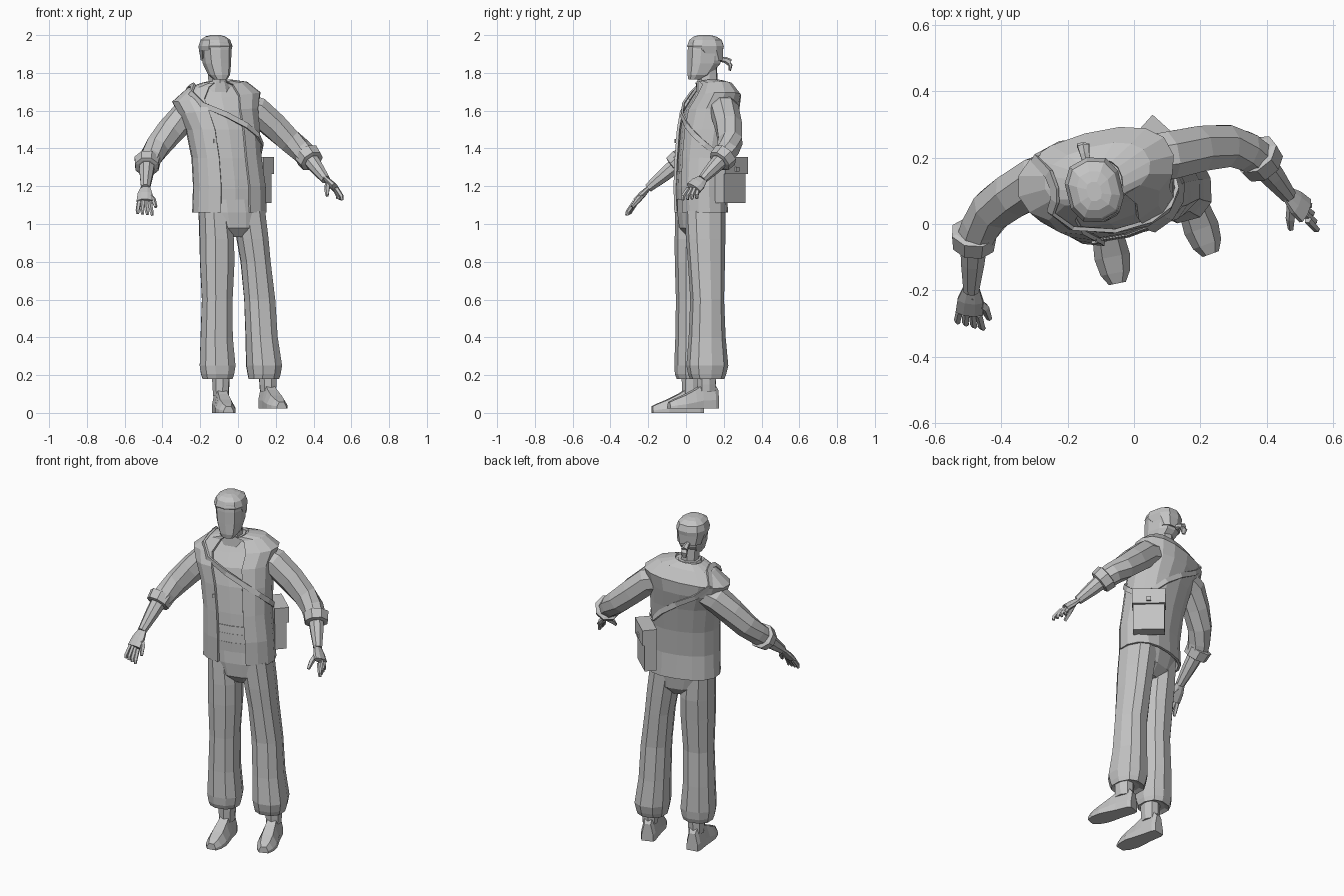
import bpy, bmesh, math
from mathutils import Vector as V

grey = bpy.data.materials.new("plain grey")
grey.diffuse_color = (0.55, 0.55, 0.55, 1)
YAW = math.radians(15)


def spow(c, p):
    return math.copysign(abs(c) ** p, c)


def ring(c, u, v, ru, rv, n, p=0.85, start=0.0):
    """Rounded outline around c in the plane of u and v."""
    out = []
    for i in range(n):
        a = start + 2 * math.pi * i / n
        out.append(V(c) + u * ru * spow(math.cos(a), p) + v * rv * spow(math.sin(a), p))
    return out


def loft(name, rings, closed=True, caps=True, thick=0):
    bm = bmesh.new()
    rows = [[bm.verts.new(p) for p in r] for r in rings]
    n = len(rows[0])
    for a, b in zip(rows, rows[1:]):
        for i in range(n if closed else n - 1):
            j = (i + 1) % n
            bm.faces.new((a[i], a[j], b[j], b[i]))
    if caps and closed:
        bm.faces.new(rows[0])
        bm.faces.new(rows[-1])
    bmesh.ops.recalc_face_normals(bm, faces=bm.faces)
    me = bpy.data.meshes.new(name)
    bm.to_mesh(me)
    bm.free()
    ob = bpy.data.objects.new(name, me)
    bpy.context.collection.objects.link(ob)
    me.materials.append(grey)
    if thick:
        m = ob.modifiers.new("thickness", 'SOLIDIFY')
        m.thickness, m.offset = thick, 0
    return ob


def axes(yaw):
    return V((math.cos(yaw), math.sin(yaw), 0)), V((math.sin(yaw), -math.cos(yaw), 0))


def stack(name, rows, n=10, yaw=YAW, p=0.85, start=0.0):
    """Rows of (z, x, y, half width, half depth), bottom to top."""
    u, v = axes(yaw)
    return loft(name, [ring((x, y, z), u, v, rx, ry, n, p, start) for z, x, y, rx, ry in rows])


def tube(name, pts, radii, n=8, side=None, flat=1.0):
    """Tube through pts; side is the wide direction, flat the thickness ratio."""
    pts = [V(p) for p in pts]
    rings = []
    for i, p in enumerate(pts):
        t = (pts[min(i + 1, len(pts) - 1)] - pts[max(i - 1, 0)]).normalized()
        s = V(side) if side else V((0, 0, 1)).cross(t)
        u = (s - t * s.dot(t)).normalized()
        rings.append(ring(p, u, t.cross(u), radii[i], radii[i] * flat, n, 1, math.pi / n))
    return loft(name, rings)


# Torso outline shared by vest, shirt, sash and strap
TORSO = [(1.06, -.045, .08, .195, .125), (1.2, -.045, .075, .19, .125),
         (1.35, -.06, .085, .182, .13), (1.5, -.08, .105, .193, .138),
         (1.6, -.105, .125, .21, .14), (1.67, -.115, .15, .235, .12),
         (1.73, -.11, .15, .16, .08), (1.75, -.11, .125, .075, .065)]


def body(deg, z, k=1.0):
    """Point on the torso: 0 = its left side, 90 = front, 180 = its right side."""
    for a, b in zip(TORSO, TORSO[1:]):
        if z <= b[0]:
            break
    f = (z - a[0]) / (b[0] - a[0])
    x, y, rx, ry = [a[i] + (b[i] - a[i]) * f for i in range(1, 5)]
    u, v = axes(YAW)
    c, s = math.cos(math.radians(deg)), math.sin(math.radians(deg))
    q = V((x, y, z)) + u * rx * k * spow(c, .85) + v * ry * k * spow(s, .85)
    q.z += 0.025 * c * max(0, min(1, (z - 1.5) / .17)) * rx / .235
    return q


# Vest, open at the front
loft("vest", [[body(110 + 320 * i / 14, r[0]) for i in range(15)] for r in TORSO],
     closed=False, thick=.014)
# Shirt and sash
shirt_z = [1.08, 1.2, 1.35, 1.5, 1.6, 1.67, 1.72, 1.745]
loft("shirt", [[body(i * 22.5, z, .91) for i in range(16)] for z in shirt_z])
for i, (z0, z1, k) in enumerate([(1.13, 1.185, .96), (1.185, 1.235, .95), (1.235, 1.28, .94)]):
    loft("sash_band_%d" % i, [[body(j * 22.5, z, k) for j in range(16)] for z in (z0, z1)])

# Shoulder strap: a flat ribbon following the torso
path = [(350, 1.37), (15, 1.42), (40, 1.47), (65, 1.52), (90, 1.58), (115, 1.64), (138, 1.70),
        (155, 1.733), (180, 1.738), (208, 1.733), (228, 1.68), (250, 1.6), (272, 1.53),
        (295, 1.46), (318, 1.39)]
mid = [body(a, z, 1.06) + V((0, 0, .01 if z > 1.69 else 0)) for a, z in path]
band = []
for i, m in enumerate(mid):
    t = mid[min(i + 1, len(mid) - 1)] - mid[max(i - 1, 0)]
    out = m - V((-.09, .12, min(m.z, 1.6)))
    w = out.cross(t).normalized() * .014
    band.append([m - w, m + w])
loft("strap", band, closed=False, thick=.012)


# Satchel with flap and clasp
def box(name, c, half, yaw):
    u, v = axes(yaw)
    rows = []
    for s in (-1, 1):
        o = V(c) + V((0, 0, half[2] * s))
        rows.append([o + u * half[0] * i + v * half[1] * j for i, j in
                     ((-1, -1), (1, -1), (1, 1), (-1, 1))])
    return loft(name, rows)


bag_yaw = math.radians(-42)
box("satchel", (.092, .235, 1.225), (.085, .032, .115), bag_yaw)
box("satchel_flap", (.096, .239, 1.31), (.09, .04, .045), bag_yaw)
box("satchel_clasp", (.125, .271, 1.29), (.012, .006, .012), bag_yaw)
box("vest_clasp", body(112, 1.44, 1.04), (.008, .006, .01), YAW)

# Trousers
stack("trouser_seat", [(.93, -.02, .075, .07, .06), (.98, -.025, .075, .155, .105),
                       (1.06, -.035, .075, .178, .115), (1.15, -.045, .075, .175, .112)], 14)
stack("right_trouser_leg", [
    (.19, -.108, .035, .06, .06), (.18, -.108, .035, .082, .082), (.205, -.108, .035, .09, .092),
    (.25, -.108, .036, .098, .096), (.4, -.113, .037, .087, .092), (.6, -.11, .036, .083, .088),
    (.8, -.11, .042, .093, .1), (.92, -.113, .047, .092, .106), (1.07, -.125, .048, .083, .105)])
stack("left_trouser_leg", [
    (.19, .137, .112, .06, .06), (.18, .137, .112, .082, .09), (.205, .138, .112, .088, .1),
    (.25, .138, .113, .096, .11), (.4, .125, .112, .086, .097), (.6, .115, .112, .084, .088),
    (.8, .093, .108, .079, .098), (.92, .077, .104, .084, .104), (1.07, .055, .1, .088, .108)])


# Shoes and ankles
def shoe(side, heel, yaw, z0):
    u, v = axes(yaw)
    rings = []
    # distance from heel, half width, height
    for d, w, h in [(0, .032, .1), (.02, .04, .13), (.09, .043, .125), (.13, .048, .1),
                    (.19, .054, .07), (.24, .045, .05), (.272, .026, .035)]:
        c = V(heel) + v * d + V((0, 0, z0))
        rings.append([c - u * w, c + u * w, c + u * w + V((0, 0, h * .35)),
                      c + u * w * .55 + V((0, 0, h)), c - u * w * .55 + V((0, 0, h)),
                      c - u * w + V((0, 0, h * .35))])
    loft(side + "_shoe", rings)
    a = V(heel) + v * .06
    stack(side + "_ankle", [(z0 + .09, a.x, a.y, .042, .05), (.15, a.x, a.y, .046, .052),
                            (.24, a.x, a.y, .05, .055)], 8, yaw)


shoe("right", (-.102, .088, 0), math.radians(11), 0)
shoe("left", (.138, .165, 0), math.radians(20), .022)


# Arms: sleeve, rolled cuff, forearm, hand
def arm(side, path, wrist, knuckle, tip, spread, thumb):
    tube(side + "_sleeve", path, (.075, .078, .074, .068, .062, .058), 8)
    e, w = V(path[-1]), V(wrist)
    d = (w - e).normalized()
    tube(side + "_cuff", [e - d * .045, e - d * .04, e + d * .012, e + d * .016],
         (.058, .072, .066, .05), 8)
    tube(side + "_forearm", [e - d * .02, e.lerp(w, .4), w], (.045, .038, .025), 8)
    k, t, s = V(knuckle), V(tip), V(spread).normalized()
    tube(side + "_palm", [w - d * .01, w.lerp(k, .45), k], (.026, .042, .045), 8, s, .42)
    for i in range(4):
        o = s * (i - 1.5) * .024
        bend = k.lerp(t, .5) + (k - w) * .22
        tube("%s_finger_%d" % (side, i), [k + o * .8, bend + o * 1.05, t + o * 1.1],
             (.012, .011, .008), 5)
    th = V(thumb)
    tube(side + "_thumb", [w.lerp(k, .25), w.lerp(th, .6) + s * .008, th], (.016, .015, .009), 5)


arm("right", [(-.2, .15, 1.6), (-.29, .13, 1.565), (-.36, .09, 1.49), (-.425, .045, 1.41),
              (-.46, -.005, 1.355), (-.482, -.055, 1.31)],
    (-.49, -.2, 1.19), (-.495, -.265, 1.12), (-.492, -.305, 1.05), (1, -.25, -.1),
    (-.435, -.285, 1.09))
arm("left", [(.0, .19, 1.63), (.1, .205, 1.6), (.19, .225, 1.52), (.275, .235, 1.44),
             (.335, .22, 1.39), (.385, .185, 1.34)],
    (.465, .085, 1.235), (.515, .04, 1.19), (.54, .02, 1.13), (.3, -1, -.1),
    (.472, -.015, 1.15))

# Neck, head, headscarf with knot
HY = math.radians(14)
stack("neck", [(1.66, -.11, .125, .065, .062), (1.74, -.108, .115, .05, .055),
               (1.84, -.112, .11, .05, .055)], 8, HY)
stack("collar", [(1.7, -.11, .13, .085, .075), (1.755, -.109, .122, .062, .064)], 10, HY)
stack("head", [(1.765, -.092, .045, .034, .032), (1.79, -.1, .07, .055, .064),
               (1.85, -.112, .095, .071, .09), (1.92, -.116, .1, .077, .094),
               (1.96, -.117, .1, .075, .09)], 10, HY, .75, math.pi / 10)
stack("headscarf", [(1.865, -.126, .138, .07, .055), (1.92, -.121, .107, .083, .092),
                    (1.942, -.119, .103, .086, .1), (1.975, -.12, .103, .075, .088),
                    (1.993, -.12, .1, .05, .06), (2.0, -.12, .098, .022, .03)],
      10, HY, .8, math.pi / 10)
tube("scarf_knot", [(-.142, .185, 1.872), (-.148, .21, 1.868), (-.152, .232, 1.855)],
     (.014, .016, .02), 6)
tube("scarf_tail", [(-.15, .222, 1.865), (-.153, .236, 1.84), (-.152, .232, 1.812)],
     (.012, .022, .012), 6, (1, 0, 0), .5)
